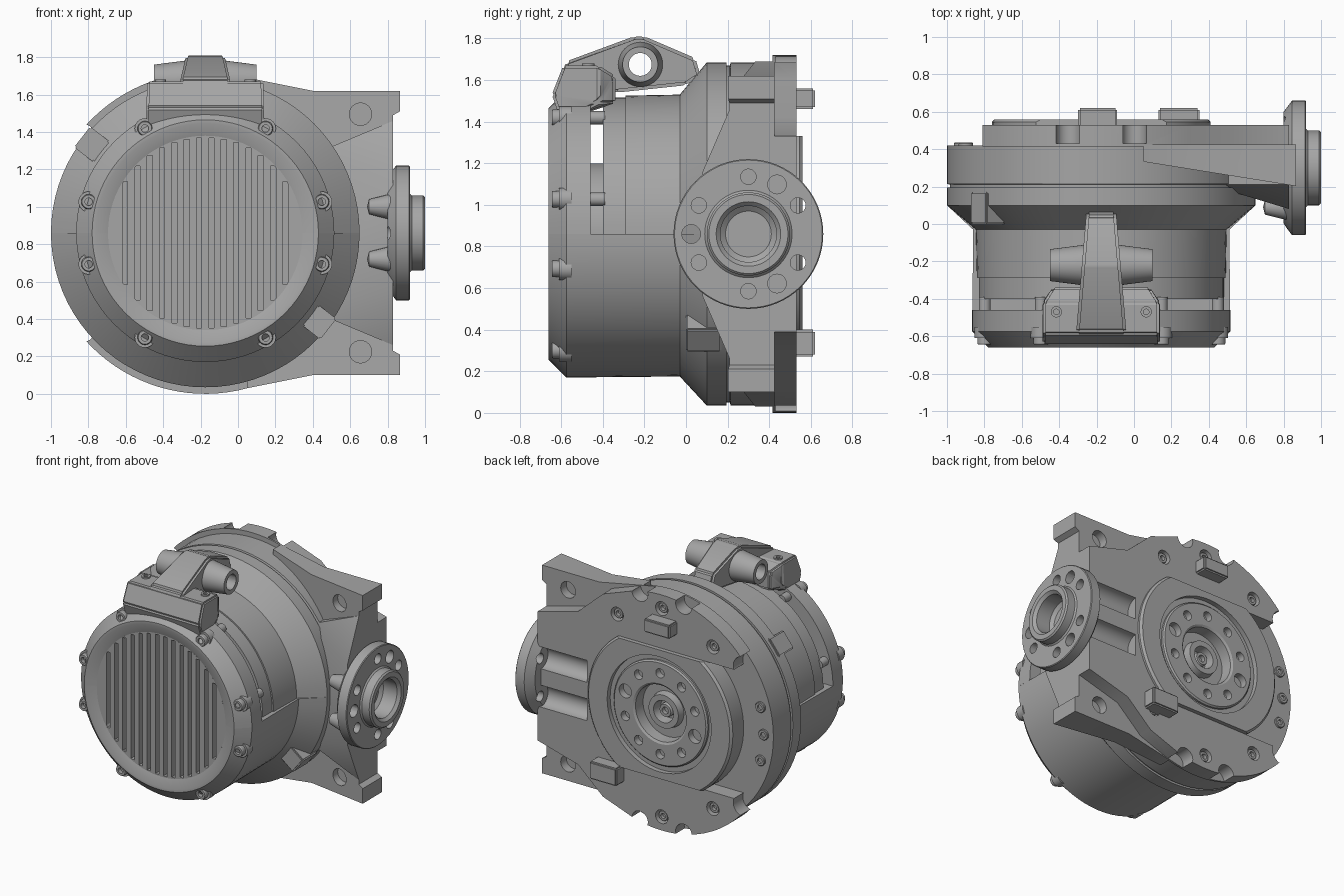
import bpy, bmesh, math
from mathutils import Vector

if bpy.data.objects.get("Cube"):
    bpy.data.objects.remove(bpy.data.objects["Cube"])

CX, CZ = -0.175, 0.86          # main axis, along y
PY = 0.30                      # side port axis, along x
PI = math.pi

metal = bpy.data.materials.new("grey metal")
metal.use_nodes = True
metal.diffuse_color = (0.38, 0.38, 0.38, 1)
metal.node_tree.nodes["Principled BSDF"].inputs["Base Color"].default_value = metal.diffuse_color


def activate(ob):
    bpy.ops.object.select_all(action='DESELECT')
    ob.select_set(True)
    bpy.context.view_layer.objects.active = ob


def finish(name, bm):
    bmesh.ops.recalc_face_normals(bm, faces=bm.faces)
    me = bpy.data.meshes.new(name)
    bm.to_mesh(me)
    bm.free()
    ob = bpy.data.objects.new(name, me)
    bpy.context.collection.objects.link(ob)
    me.materials.append(metal)
    activate(ob)
    bpy.ops.object.shade_smooth_by_angle(angle=math.radians(30))
    return ob


def lathe(name, prof, axis='y', at=(CX, CZ), turn=2 * PI, steps=64):
    """Revolve (radius, offset) points; a partial turn is closed with flat ends."""
    bm = bmesh.new()
    if axis == 'y':
        pts = [(at[0] + r, t, at[1]) for r, t in prof]
        cent, ax = (at[0], 0, at[1]), (0, 1, 0)
    elif axis == 'x':
        pts = [(t, at[0] + r, at[1]) for r, t in prof]
        cent, ax = (0, at[0], at[1]), (1, 0, 0)
    else:
        pts = [(at[0] + r, at[1], t) for r, t in prof]
        cent, ax = (at[0], at[1], 0), (0, 0, 1)
    vs = [bm.verts.new(p) for p in pts]
    es = [bm.edges.new(p) for p in zip(vs, vs[1:])]
    bmesh.ops.spin(bm, geom=vs + es, cent=cent, axis=ax, angle=turn, steps=steps)
    bmesh.ops.remove_doubles(bm, verts=bm.verts, dist=1e-5)
    if abs(turn) < 2 * PI:
        rim = [e for e in bm.edges if len(e.link_faces) == 1]
        bmesh.ops.holes_fill(bm, edges=rim)
    return finish(name, bm)


def cyl(name, r, lo, hi, axis='y', at=(CX, CZ), steps=24):
    return lathe(name, [(0, lo), (r, lo), (r, hi), (0, hi)], axis, at, steps=steps)


def prism(name, pts, lo, hi):
    """Extrude an (x, z) outline along y."""
    bm = bmesh.new()
    f = bm.faces.new([bm.verts.new((a, lo, b)) for a, b in pts])
    new = bmesh.ops.extrude_face_region(bm, geom=[f])["geom"]
    bmesh.ops.translate(bm, vec=Vector((0, hi - lo, 0)),
                        verts=[v for v in new if isinstance(v, bmesh.types.BMVert)])
    return finish(name, bm)


def hull(name, pts, bevel=0.0):
    bm = bmesh.new()
    vs = [bm.verts.new(p) for p in pts]
    bmesh.ops.convex_hull(bm, input=vs)
    bmesh.ops.dissolve_limit(bm, angle_limit=0.01, verts=bm.verts, edges=bm.edges)
    if bevel:
        bmesh.ops.bevel(bm, geom=bm.edges[:], offset=bevel, segments=2, affect='EDGES')
    return finish(name, bm)


def box(name, x, y, z, bevel=0.0):
    return hull(name, [(a, b, c) for a in x for b in y for c in z], bevel)


def cut(ob, cutters):
    for c in cutters:
        m = ob.modifiers.new("cut", 'BOOLEAN')
        m.object, m.operation, m.solver = c, 'DIFFERENCE', 'EXACT'
        activate(ob)
        bpy.ops.object.modifier_apply(modifier=m.name)
        bpy.data.objects.remove(c)
    bpy.ops.object.shade_smooth_by_angle(angle=math.radians(30))


def polar(r, deg, at=(CX, CZ)):
    a = math.radians(deg)
    return at[0] + r * math.cos(a), at[1] + r * math.sin(a)


def socket_screw(name, at, r, front, back, floor):
    lathe(name, [(0, floor), (r * .5, floor), (r * .5, front), (r * .9, front),
                 (r, front + (back - front) * .15), (r, back)], 'y', at, steps=20)


# motor housing: plain lower half, slotted upper half
nose = [(0, -.58), (.515, -.58), (.515, -.635), (.585, -.66), (.605, -.66), (.69, -.575)]
bell = [(.825, .1), (.825, .195), (0, .195)]
lathe("lower_housing", nose + [(.685, -.03)] + bell, turn=PI, steps=40)
lathe("upper_housing", nose + [(.69, -.46), (.34, -.46), (.34, -.4), (.655, -.4), (.655, -.29),
                               (.665, -.29), (.67, -.03)] + bell, turn=-PI, steps=40)

# cooling grille: a disc with narrow vertical slots
grille = cyl("cooling_grille", .52, -.637, -.585, steps=80)
slots = []
for i in range(14):
    x = .066 * (i - 6.5)
    half = math.sqrt(.51 ** 2 - x * x)
    slots.append(box("cutter", (CX + x - .014, CX + x + .014), (-.7, -.5), (CZ - half, CZ + half)))
cut(grille, slots)

# cover screws with washers, and spacers bridging the upper slot
for deg in (15, 60, 120, 165, 195, 240, 300, 345):
    p = polar(.645, deg)
    cyl("screw_boss", .055, -.61, -.55, at=p)
    socket_screw("cover_screw", p, .04, -.645, -.6, -.615)
    if deg < 180:
        cyl("slot_spacer", .032, -.47, -.39, at=p)

# lugs on the bell of the housing
for deg in (142, 322):
    lug = box("housing_lug", (.66, .835), (.0, .17), (-.07, .07), .008)
    lug.rotation_euler.y = -math.radians(deg)
    lug.location = (CX, 0, CZ)

# gearbox ring
lathe("gearbox_ring", [(0, .19), (.81, .19), (.81, .21), (.825, .215), (.825, .42), (0, .42)], steps=80)

# side plate with corner feet, its front face slanting forward to the outer edge
half_side = [(.05, .83), (.40, .76), (.865, .76), (.865, .65), (.83, .63)]
side = [(x, CZ + z) for x, z in half_side] + [(x, CZ - z) for x, z in reversed(half_side)]
plate = prism("side_plate", side, .21, .425)
for v in plate.data.vertices:
    if v.co.y < .3:
        v.co.y = .33 - .16 * (v.co.x - .07)
cut(plate, [cyl("cutter", .06, lo, lo + .3, at=(.655, CZ + s * .635)) for s in (-1, 1) for lo in (.0, .36)])

# back plate: scooped rim, open bay on one side, arm towards the port
arc = [polar(.86, 75 + 3.5 * i) for i in range(61)]
arm = [(.30, .74), (.50, .56), (.83, .47)]
outline = arc + [(x, CZ - z) for x, z in arm] + [(x, CZ + z) for x, z in reversed(arm)]
back = prism("back_plate", outline, .415, .53)
cutters = [box("cutter", (-1.2, -.84), (.3, .7), (-.2, 2)),
           box("cutter", (-1.2, -.40), (.3, .7), (CZ - .47, CZ + .47)),
           cyl("cutter", .42, .3, .7, steps=64)]
cutters += [cyl("cutter", .065, .43, .8, at=polar(.85, d)) for d in (78, 102, 258, 282)]
cutters += [cyl("cutter", .085, .38, .8, at=polar(.83, d)) for d in (143, 217)]
rim_screws = [(.76, 90), (.76, 270), (.72, 60), (.72, 308), (.72, 125), (.72, 235)]
cutters += [cyl("cutter", .05, .47, .8, at=polar(*p)) for p in rim_screws]
cutters += [cyl("cutter", .08, .43, 1.0, 'x', (.53, CZ + s * .14)) for s in (-1, 1)]
cut(back, cutters)
for p in rim_screws:
    socket_screw("rim_screw", polar(*p), .038, .515, .465, .49)
for deg in (165, 180, 195):
    socket_screw("ring_screw", polar(.75, deg), .038, .435, .41, .422)

# raised output cover with flattened top and bottom
cover = lathe("output_cover", [(0, .41), (.585, .41), (.585, .545), (.57, .56), (0, .56)], steps=80)
cutters = [box("cutter", (-1, 1), (0, 1), (CZ + s * .47, CZ + s * .8)) for s in (-1, 1)]
cutters.append(cyl("cutter", .42, .3, .8, steps=64))
cut(cover, cutters)

# output rotor with stepped bore
rotor = lathe("output_rotor", [(0, .44), (.07, .44), (.08, .51), (.12, .51), (.13, .46), (.20, .46),
                               (.205, .54), (.22, .55), (.37, .55), (.38, .54), (.38, .525),
                               (.42, .525), (.42, .43), (0, .43)])
cut(rotor, [cyl("cutter", .05 if i % 5 == 0 else .034, .50, .8, at=polar(.295, 18 + 36 * i)) for i in range(10)])
socket_screw("centre_screw", (CX, CZ), .05, .49, .435, .46)

# locating blocks on the back
box("upper_locator", (-.30, -.09), (.5, .62), (1.46, 1.56), .01)
box("lower_locator", (.13, .35), (.5, .62), (.27, .40), .01)

# web that flares from the side plate to the port
hull("port_web", [(x, y, CZ + s * z) for s in (-1, 1) for x, y, z in
                  ((.83, .08, .30), (.83, .21, .60), (.40, .21, .42), (.83, .40, .60), (.40, .40, .42))])

# side port: flange, hub and bore
port = lathe("port_flange", [(0, .80), (.30, .80), (.36, .845), (.36, .915), (.355, .92), (.21, .92), (.20, .93),
                             (.20, .99), (.19, 1.0), (.155, 1.0), (.135, .98), (.135, .87), (.11, .85), (0, .85)],
             'x', (PY, CZ))
big = (60, -60, 180)
holes = (90, 60, 30, -30, -60, -90, -150, 180, 150)
cut(port, [cyl("cutter", .045 if d in big else .037, .78, 1.1, 'x', polar(.275, d, (PY, CZ))) for d in holes])
for s in (-1, 1):
    lathe("port_rib", [(0, .69), (.04, .70), (.075, .84), (0, .84)], 'x', (.09, CZ + s * .14), steps=24)

# lifting bracket: saddle
hull("bracket_saddle", [(CX + s * x, y, z) for s in (-1, 1) for x, y, z in
                        ((.315, -.60, 1.40), (.315, -.645, 1.53), (.31, -.59, 1.67), (.31, -.42, 1.67),
                         (.26, -.34, 1.62), (.26, -.34, 1.49), (.315, -.42, 1.49))], .012)

# lifting bracket: tapered rib and trunnion
spine = [(-.625, 1.56), (-.575, 1.69), (-.25, 1.81), (-.20, 1.81), (.045, 1.705), (.07, 1.62), (0, 1.575), (-.33, 1.54)]
rib = hull("bracket_rib", [(CX + s * (.085 - .085 * y), y, z) for s in (-1, 1) for y, z in spine], .015)
pin = lathe("bracket_trunnion", [(0, -.275), (.085, -.275), (.11, -.08), (.11, .08), (.085, .275), (0, .275)],
            'x', (-.22, 1.675), steps=40)
for v in pin.data.vertices:
    v.co.x += CX
for ob in (rib, pin):
    cut(ob, [cyl("cutter", .055, -1, 1, 'x', (-.22, 1.675), 32)])
for s in (-1, 1):
    lathe("saddle_screw", [(0, 1.67), (.015, 1.67), (.015, 1.68), (.03, 1.68), (.03, 1.65)], 'z',
          (CX + s * .24, -.47), steps=16)
